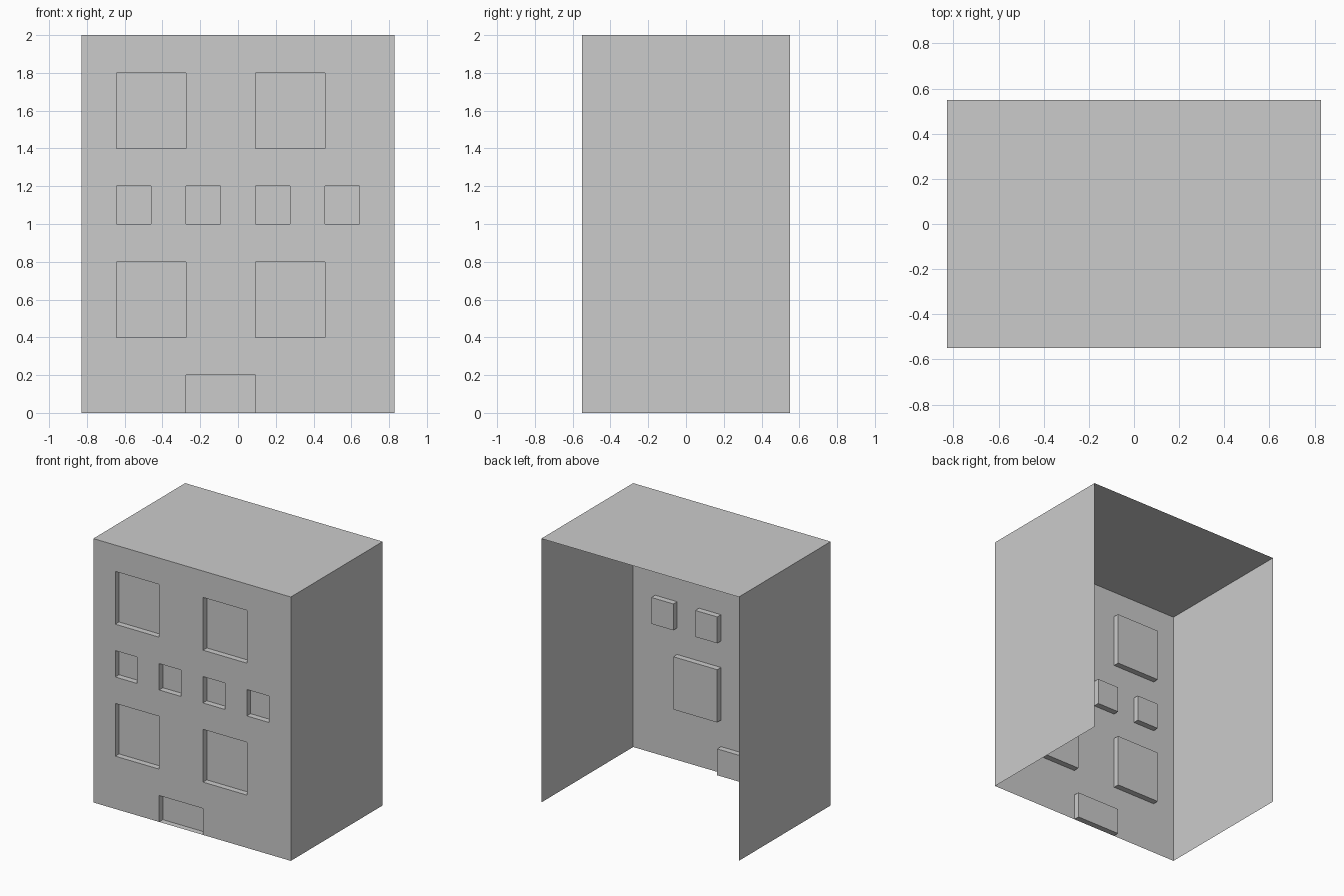
import bpy, bmesh

if "Cube" in bpy.data.objects:
    bpy.data.objects.remove(bpy.data.objects["Cube"])

W, D, H = 0.828, 0.55, 2.0     # half width, half depth, height
COLS, ROWS = 9, 10
RECESS = 0.045


def finish(name, bm):
    mesh = bpy.data.meshes.new(name)
    bm.to_mesh(mesh)
    bm.free()
    obj = bpy.data.objects.new(name, mesh)
    bpy.context.collection.objects.link(obj)
    return obj


def quad(name, points):
    bm = bmesh.new()
    bm.faces.new([bm.verts.new(p) for p in points])
    return finish(name, bm)


# Front wall: a grid of panels with openings pushed inward
bm = bmesh.new()
grid = [[bm.verts.new((-W + 2 * W * i / COLS, -D, H * j / ROWS))
         for i in range(COLS + 1)] for j in range(ROWS + 1)]
cells = {}
for j in range(ROWS):
    for i in range(COLS):
        cells[i, j] = bm.faces.new((grid[j][i], grid[j][i + 1],
                                    grid[j + 1][i + 1], grid[j + 1][i]))

# Openings as column, row, width, height in grid cells
openings = [(i, j, 2, 2) for i in (1, 5) for j in (2, 7)]   # large windows
openings += [(i, 5, 1, 1) for i in (1, 3, 5, 7)]            # small windows
openings.append((3, 0, 2, 1))                               # door
for i, j, w, h in openings:
    faces = [cells[i + a, j + b] for a in range(w) for b in range(h)]
    new = bmesh.ops.extrude_face_region(bm, geom=faces)["geom"]
    verts = [g for g in new if isinstance(g, bmesh.types.BMVert)]
    bmesh.ops.translate(bm, verts=verts, vec=(0, RECESS, 0))
    old = [f for f in faces if f.is_valid]
    if old:
        bmesh.ops.delete(bm, geom=old, context='FACES')

# Merge the flat panels into clean faces
bmesh.ops.dissolve_limit(bm, angle_limit=0.01, verts=bm.verts, edges=bm.edges)
finish("front_wall", bm)

# Side walls and roof; the back and the bottom stay open
quad("right_wall", [(W, -D, 0), (W, D, 0), (W, D, H), (W, -D, H)])
quad("left_wall", [(-W, D, 0), (-W, -D, 0), (-W, -D, H), (-W, D, H)])
quad("roof", [(-W, -D, H), (W, -D, H), (W, D, H), (-W, D, H)])
